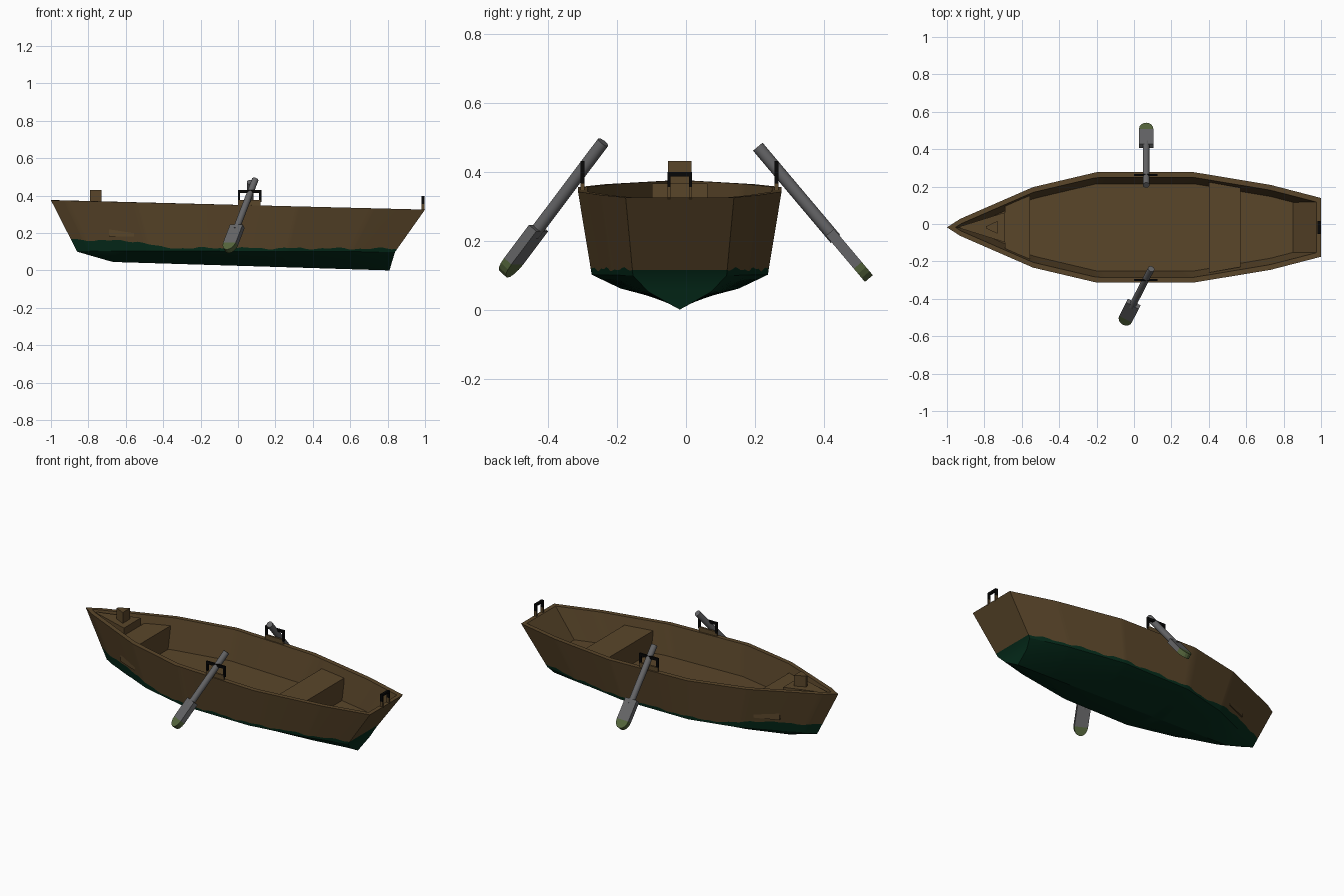
import bpy, bmesh, math
from mathutils import Vector, Matrix

if "Cube" in bpy.data.objects:
    bpy.data.objects.remove(bpy.data.objects["Cube"])

CY = -0.018  # hull centre line


def mat(name, r, g, b):
    m = bpy.data.materials.new(name)
    m.diffuse_color = (r, g, b, 1)
    m.use_nodes = True
    m.node_tree.nodes["Principled BSDF"].inputs["Base Color"].default_value = m.diffuse_color
    return m


BROWN = mat("brown wood", 0.102, 0.061, 0.023)
GREEN = mat("dark green paint", 0.0015, 0.025, 0.011)
GREY = mat("grey oar", 0.13, 0.13, 0.135)
OLIVE = mat("olive oar tip", 0.09, 0.13, 0.045)
BLACK = mat("black iron", 0.002, 0.002, 0.002)


def finish(bm, name, mats, smooth=None):
    bmesh.ops.recalc_face_normals(bm, faces=bm.faces[:])
    me = bpy.data.meshes.new(name)
    bm.to_mesh(me)
    bm.free()
    ob = bpy.data.objects.new(name, me)
    for m in mats:
        me.materials.append(m)
    bpy.context.collection.objects.link(ob)
    if smooth:
        bpy.ops.object.select_all(action='DESELECT')
        ob.select_set(True)
        bpy.context.view_layer.objects.active = ob
        bpy.ops.object.shade_smooth_by_angle(angle=math.radians(smooth))
    return ob


def prism(name, pts, z0, z1, m, matrix=Matrix()):
    bm = bmesh.new()
    f = bm.faces.new([bm.verts.new((x, y, z0)) for x, y in pts])
    ext = bmesh.ops.extrude_face_region(bm, geom=[f])["geom"]
    bmesh.ops.translate(bm, vec=(0, 0, z1 - z0),
                        verts=[v for v in ext if isinstance(v, bmesh.types.BMVert)])
    bm.faces.new([v for v in f.verts]) if not f.is_valid else None
    bm.transform(matrix)
    return finish(bm, name, [m])


def box(name, x0, x1, y0, y1, z0, z1, m):
    return prism(name, [(x0, y0), (x1, y0), (x1, y1), (x0, y1)], z0, z1, m)


def lerp(table, x):
    for (a, va), (b, vb) in zip(table, table[1:]):
        if x <= b:
            return va + (vb - va) * (x - a) / (b - a)
    return table[-1][1]


# hull: outline half widths and keel heights along x
WIDTH = [(-1, 0), (-0.93, 0.045), (-0.54, 0.215), (-0.2, 0.295),
         (0.32, 0.295), (0.73, 0.227), (1, 0.157)]
KEEL = [(-0.86, 0.10), (-0.67, 0.045), (0.81, 0.0)]
WATER = [(-1, 0.165), (-0.6, 0.155), (-0.45, 0.12), (1, 0.116)]


def section(X):
    w = lerp(WIDTH, X)
    xi, xf = -0.955 + (X + 1) * 0.965, -0.9 + (X + 1) * 0.875
    top = Vector((X, w, 0.35 - 0.025 * X))
    rim = Vector((xi, max(0, lerp(WIDTH, xi) - 0.028) * (X > -1), top.z))
    floor = Vector((xf, max(0, lerp(WIDTH, xf) - 0.062) * (X > -1), 0.175 - 0.022 * xf))
    chine = Vector((-0.86 + (X + 1) * 0.85, w * 0.865, 0.102 - 0.003 * X))
    kx = -0.86 + (X + 1) * 0.835
    keel = Vector((kx, 0, lerp(KEEL, kx)))
    if X == -1:
        chine = keel.copy()
    bilge = Vector((chine.x * 0.5 + kx * 0.5, chine.y * 0.67, keel.z + (chine.z - keel.z) * 0.52))
    zw = lerp(WATER, X) + 0.004 * math.sin(X * 23) + 0.003 * math.sin(X * 51)
    water = chine.lerp(top, (zw - chine.z) / (top.z - chine.z))
    return [floor, rim, top, water, chine, bilge, keel]


bm = bmesh.new()
xs = sorted(set([round(-1 + i / 30, 3) for i in range(61)] + [x for x, _ in WIDTH]))
rings = []
for X in xs:
    s = section(X)
    rings.append([[bm.verts.new((p.x, CY + k * p.y, p.z)) for p in s] for k in (1, -1)])
for a, b in zip(rings, rings[1:]):
    for k in (0, 1):
        for j in range(6):
            bm.faces.new((a[k][j], a[k][j + 1], b[k][j + 1], b[k][j])).material_index = int(j > 2)
    bm.faces.new((a[0][0], b[0][0], b[1][0], a[1][0]))  # floor
L, R = rings[-1]
for j in range(6):  # transom, inside and out
    bm.faces.new((L[j], L[j + 1], R[j + 1], R[j])).material_index = int(j > 2)
bmesh.ops.remove_doubles(bm, verts=bm.verts[:], dist=0.0005)
finish(bm, "hull", [BROWN, GREEN], 25)


# seats, bow deck and bow post
def sym(x0, w0, x1, w1):
    return [(x0, CY - w0), (x1, CY - w1), (x1, CY + w1), (x0, CY + w0)]


prism("rowing_seat", sym(0.40, 0.242, 0.57, 0.212), 0.16, 0.29, BROWN)
prism("bow_seat", sym(-0.69, 0.115, -0.555, 0.17), 0.18, 0.32, BROWN)
prism("bow_deck", sym(-0.93, 0.005, -0.69, 0.08), 0.25, 0.365, BROWN)
prism("bow_post", [(-0.79, CY - 0.006), (-0.73, CY - 0.034),
                   (-0.73, CY + 0.034), (-0.79, CY + 0.006)], 0.35, 0.43, BROWN)

# oarlocks: iron staples on wooden pads
for side, y in (("front", -0.30), ("back", 0.262)):
    box(side + "_oarlock_pad", 0.0, 0.12, y - 0.006, y + 0.006, 0.33, 0.375, BROWN)
    box(side + "_oarlock_bar", 0.0, 0.125, y - 0.006, y + 0.006, 0.415, 0.43, BLACK)
    for i, x in enumerate((0.0, 0.113)):
        box(f"{side}_oarlock_leg_{i}", x, x + 0.012, y - 0.006, y + 0.006, 0.365, 0.416, BLACK)

# stern bracket
box("stern_bracket_bar", 0.982, 0.998, CY - 0.035, CY + 0.035, 0.386, 0.398, BLACK)
for i, y in enumerate((CY - 0.035, CY + 0.027)):
    box(f"stern_bracket_leg_{i}", 0.982, 0.998, y, y + 0.008, 0.355, 0.387, BLACK)
    box(f"stern_bracket_foot_{i}", 0.982, 0.998, y, y + 0.008, 0.32, 0.356, BROWN)


# oars: round shaft, flat blade, rounded painted tip
def oar(name, p0, p1):
    p0, p1 = Vector(p0), Vector(p1)
    d = p1 - p0
    n = d.length
    v = d.normalized()
    u = Vector((0, 0, 1)).cross(v).normalized()
    w = u.cross(v)
    M = Matrix((u, v, w)).transposed().to_4x4()
    M.translation = p0
    bm = bmesh.new()
    bmesh.ops.create_cone(bm, cap_ends=True, segments=16, radius1=0.018, radius2=0.018, depth=n * 0.7)
    bm.transform(M @ Matrix.Translation((0, n * 0.35, 0)) @ Matrix.Rotation(math.pi / 2, 4, 'X'))
    finish(bm, name + "_shaft", [GREY], 40)
    a, b, h = n * 0.65, n - 0.05, 0.038
    prism(name + "_blade", [(-h, a), (h, a), (h, b), (-h, b)], -0.015, 0.015, GREY, M)
    arc = [(h * math.cos(t * math.pi / 8), b + 0.05 * math.sin(t * math.pi / 8)) for t in range(9)]
    prism(name + "_tip", arc, -0.015, 0.015, OLIVE, M)


oar("front_oar", (0.092, -0.24, 0.485), (-0.055, -0.528, 0.102))
oar("back_oar", (0.065, 0.208, 0.472), (0.065, 0.53, 0.09))
